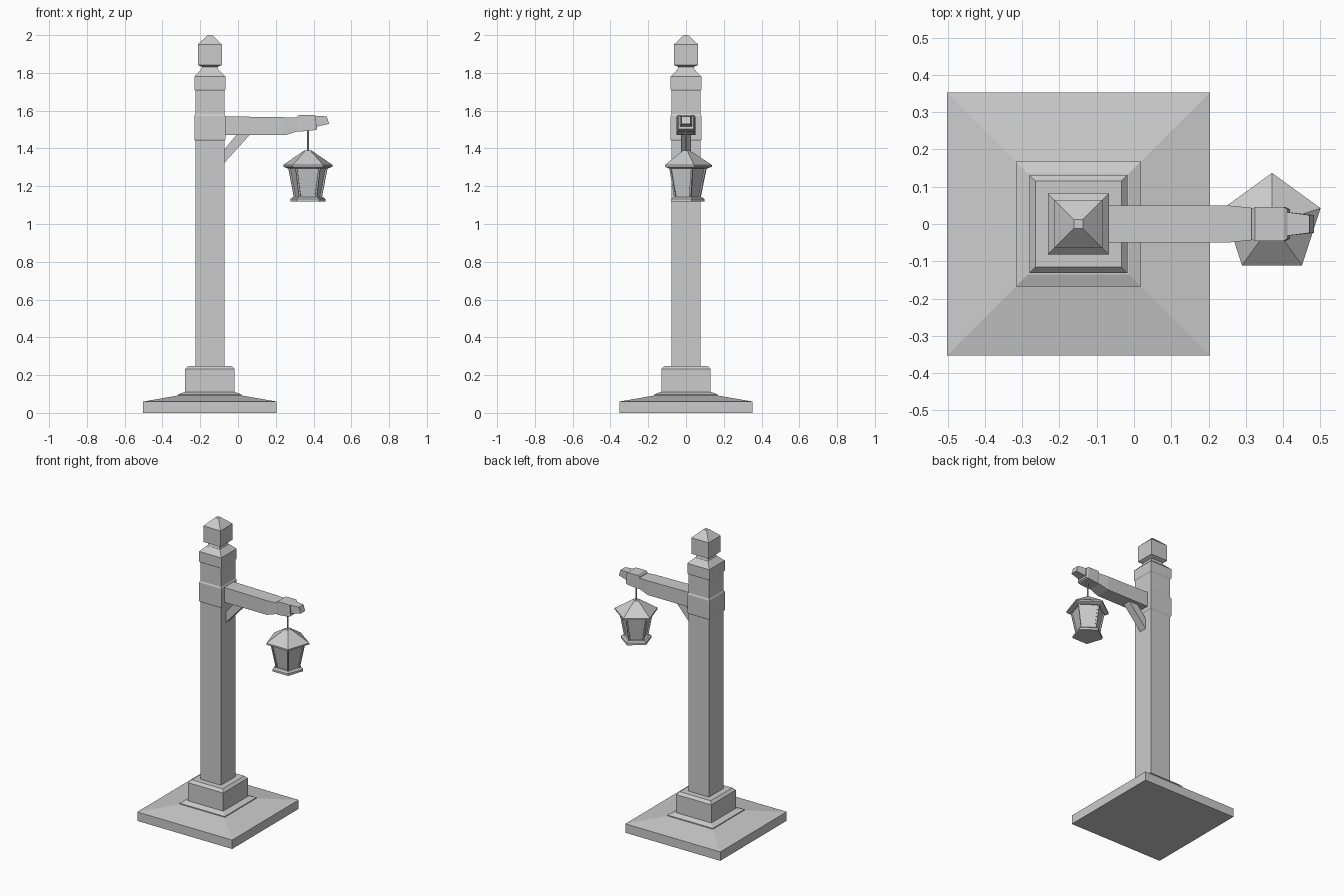
import bpy, bmesh, math

if "Cube" in bpy.data.objects:
    bpy.data.objects.remove(bpy.data.objects["Cube"])

PX = -0.149   # post axis
LX = 0.37     # lantern axis


def skin(name, rings, inset=None):
    """Join equal-sized rings of points into a closed flat-faced solid."""
    bm = bmesh.new()
    rows = [[bm.verts.new(p) for p in ring] for ring in rings]
    n = len(rows[0])
    bm.faces.new(rows[0])
    bm.faces.new(rows[-1])
    sides = []
    for a, b in zip(rows, rows[1:]):
        for i in range(n):
            j = (i + 1) % n
            sides.append(bm.faces.new((a[i], a[j], b[j], b[i])))
    bmesh.ops.recalc_face_normals(bm, faces=bm.faces[:])
    if inset:
        bmesh.ops.inset_individual(bm, faces=sides, thickness=inset[0])
        bmesh.ops.inset_individual(bm, faces=sides, thickness=0.001, depth=-inset[1])
    me = bpy.data.meshes.new(name)
    bm.to_mesh(me)
    bm.free()
    ob = bpy.data.objects.new(name, me)
    bpy.context.collection.objects.link(ob)
    return ob


def turned(name, x, n, start, profile, inset=None):
    """Stack n-sided rings from (radius, z) pairs around a vertical axis."""
    angs = [math.radians(start) + 2 * math.pi * i / n for i in range(n)]
    return skin(name, [[(x + r * math.cos(a), r * math.sin(a), z) for a in angs]
                       for r, z in profile], inset)


def square(name, profile):
    """Square stack from (half width, z) pairs on the post axis."""
    return turned(name, PX, 4, 45, [(h * math.sqrt(2), z) for h, z in profile])


def loft_x(name, sections):
    """Box sections along x: (x bottom, x top, z bottom, z top, half depth)."""
    return skin(name, [[(xb, -d, zb), (xb, d, zb), (xt, d, zt), (xt, -d, zt)]
                       for xb, xt, zb, zt, d in sections])


# Base slab, plinth and post
square("base_slab", [(0.353, 0), (0.353, 0.06), (0.168, 0.092), (0.168, 0.098), (0.135, 0.11)])
square("plinth", [(0.131, 0.1), (0.131, 0.232), (0.115, 0.249)])
square("post", [(0.077, 0.24), (0.077, 1.72)])
square("arm_collar", [(0.077, 1.44), (0.082, 1.448), (0.082, 1.572), (0.077, 1.582)])

# Cap and finial
square("post_cap", [(0.077, 1.705), (0.082, 1.713), (0.082, 1.78), (0.048, 1.815)])
square("finial", [(0.048, 1.81), (0.041, 1.832), (0.064, 1.842), (0.064, 1.95), (0.012, 2.0)])

# Arm with its brace, end band and tip
loft_x("arm", [(-0.09, -0.09, 1.47, 1.57, 0.05), (0.25, 0.25, 1.47, 1.565, 0.05),
               (0.33, 0.33, 1.495, 1.565, 0.042)])
loft_x("arm_band", [(0.315, 0.315, 1.49, 1.57, 0.042), (0.335, 0.325, 1.49, 1.578, 0.045),
                    (0.408, 0.402, 1.497, 1.578, 0.045), (0.418, 0.412, 1.502, 1.572, 0.040)])
loft_x("arm_tip", [(0.40, 0.40, 1.512, 1.572, 0.033), (0.482, 0.47, 1.53, 1.57, 0.024)])
loft_x("brace", [(-0.08, -0.08, 1.315, 1.385, 0.026), (0.065, -0.005, 1.475, 1.475, 0.026)])

# Hanging rod and five-sided lantern
turned("hanging_rod", LX, 6, 0, [(0.005, 1.37), (0.005, 1.51)])
turned("lantern_roof", LX, 5, 90, [(0.115, 1.295), (0.137, 1.303), (0.137, 1.313), (0.022, 1.388)])
turned("lantern_body", LX, 5, 90, [(0.076, 1.13), (0.112, 1.308)], inset=(0.012, 0.008))
turned("lantern_base", LX, 5, 90, [(0.098, 1.118), (0.098, 1.132), (0.085, 1.142)])
